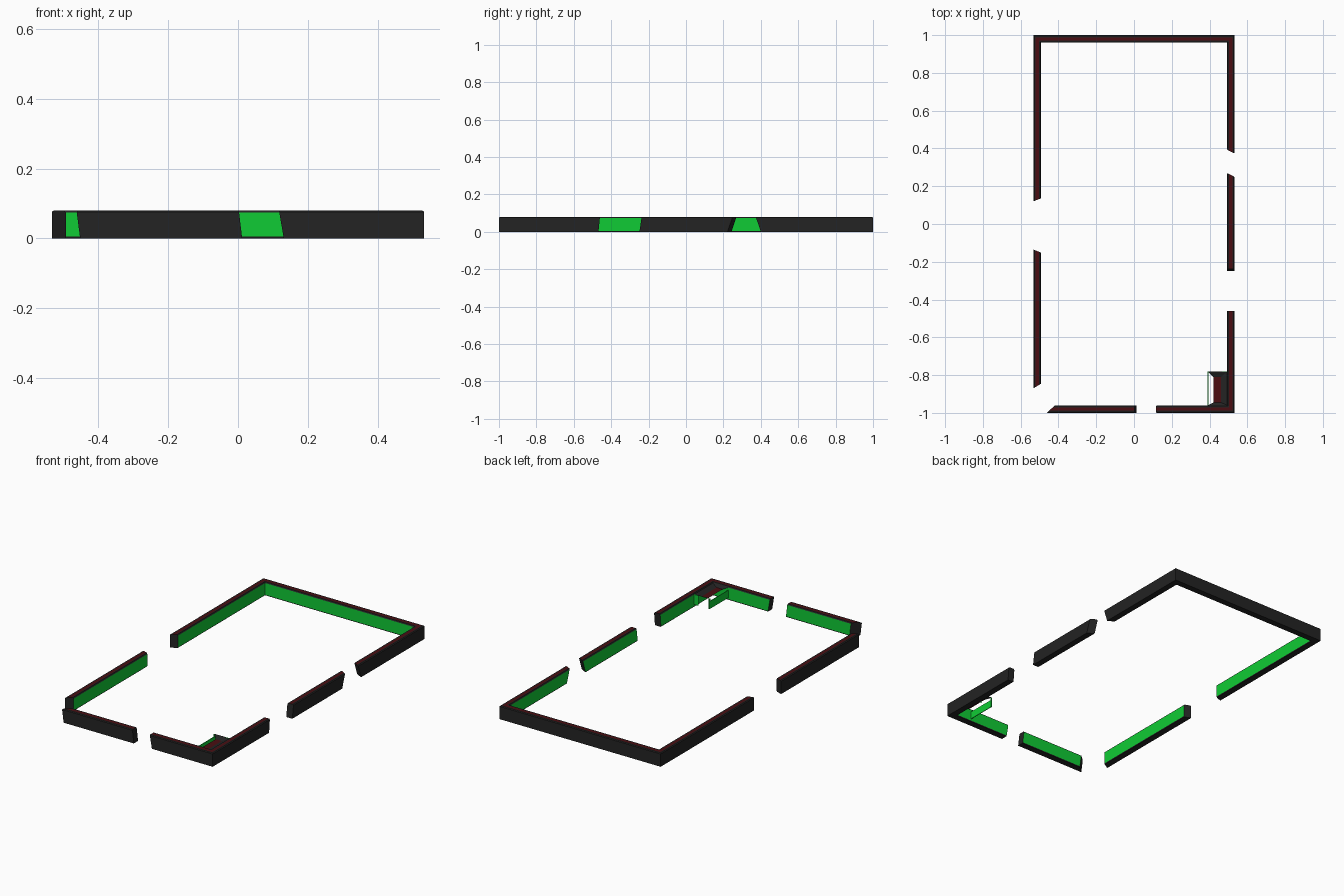
import bpy, bmesh
from mathutils import Vector

if "Cube" in bpy.data.objects:
    bpy.data.objects.remove(bpy.data.objects["Cube"])


def material(name, col):
    m = bpy.data.materials.new(name)
    m.diffuse_color = (*col, 1)
    m.use_nodes = True
    m.node_tree.nodes["Principled BSDF"].inputs["Base Color"].default_value = m.diffuse_color
    return m


MATS = [material("dark", (0.017, 0.017, 0.017)),
        material("green", (0.005, 0.6, 0.035)),
        material("dark_red", (0.07, 0.004, 0.006))]

# wall cross-section: (distance inward from outer face, height)
PROFILE = [(0, 0), (0, 0.076), (0.005, 0.08), (0.012, 0.08), (0.029, 0.08),
           (0.036, 0.08), (0.04, 0.074), (0.04, 0.005), (0.038, 0)]
SIDE_MATS = [0, 0, 0, 2, 0, 0, 1, 0, 0]


def finish(name, bm):
    bmesh.ops.recalc_face_normals(bm, faces=bm.faces)
    me = bpy.data.meshes.new(name)
    bm.to_mesh(me)
    bm.free()
    for m in MATS:
        me.materials.append(m)
    ob = bpy.data.objects.new(name, me)
    bpy.context.collection.objects.link(ob)
    return ob


def wall(name, path, start=(0, 0), end=(0, 0)):
    """Sweep profile counter-clockwise; ends are skewed by (depth, height)."""
    bm = bmesh.new()
    pts = [Vector((x, y, 0)) for x, y in path]
    dirs = [(b - a).normalized() for a, b in zip(pts, pts[1:])]
    left = lambda d: Vector((-d.y, d.x, 0))
    rings = []
    for i, p in enumerate(pts):
        ring = []
        for o, z in PROFILE:
            if i == 0:
                off = left(dirs[0]) * o + dirs[0] * (start[0] * o + start[1] * z)
            elif i == len(pts) - 1:
                off = left(dirs[-1]) * o + dirs[-1] * (end[0] * o + end[1] * z)
            else:
                off = (left(dirs[i - 1]) + left(dirs[i])) * o
            ring.append(bm.verts.new(p + off + Vector((0, 0, z))))
        rings.append(ring)
    n = len(PROFILE)
    for r, s in zip(rings, rings[1:]):
        for j in range(n):
            k = (j + 1) % n
            bm.faces.new((r[j], r[k], s[k], s[j])).material_index = SIDE_MATS[j]
    bm.faces.new(rings[0])
    bm.faces.new(rings[-1])
    return finish(name, bm)


# perimeter walls, with openings between them
X = 0.533
wall("front_left_wall", [(-0.452, -1), (0.012, -1)], (1.1, -0.13), (0, -0.12))
wall("front_right_corner_wall", [(0.131, -1), (X, -1), (X, -0.468)], (0, -0.17), (0, 0.1))
wall("right_middle_wall", [(X, -0.249), (X, 0.222)], (0, 0.15), (0.52, 0.34))
wall("back_wall", [(X, 0.4), (X, 1), (-X, 1), (-X, 0.12)], (0.5, -0.34), (-0.4, 0))
wall("left_front_wall", [(-X, -0.135), (-X, -0.87)], (0.4, 0), (-0.6, 0))


# corner shelf: sloped dark rim around a red panel, open toward the room
def quads(name, faces):
    bm = bmesh.new()
    for mat, pts in faces:
        bm.faces.new([bm.verts.new(p) for p in pts]).material_index = mat
    bmesh.ops.remove_doubles(bm, verts=bm.verts, dist=1e-5)
    return finish(name, bm)


x0, x1, y0, y1 = 0.39, 0.495, -0.96, -0.78      # outer rim
a0, a1, b0, b1 = 0.42, 0.46, -0.945, -0.81      # red panel
H, P = 0.075, 0.062
quads("corner_shelf", [
    (2, [(a0, b0, P), (a1, b0, P), (a1, b1, P), (a0, b1, P)]),
    (0, [(a1, b0, P), (x1, y0, H), (x1, y1, H), (a1, b1, P)]),
    (0, [(a0, b1, P), (a1, b1, P), (x1, y1, H), (x0, y1, H)]),
    (0, [(a0, b0, P), (a1, b0, P), (x1, y0, H), (x0, y0, H)])])


def box(name, lo, hi, mat):
    bm = bmesh.new()
    bmesh.ops.create_cube(bm, size=1)
    for v in bm.verts:
        v.co = [l + (c + 0.5) * (h - l) for c, l, h in zip(v.co, lo, hi)]
    for f in bm.faces:
        f.material_index = mat
    return finish(name, bm)


box("shelf_side_panel", (x0, y0, 0.015), (x0 + 0.004, y1, 0.06), 1)
box("shelf_post", (x0, y1 - 0.006, 0.015), (x0 + 0.006, y1, H), 1)
box("shelf_end_lip", (x1 - 0.03, y1 - 0.004, 0.015), (x1, y1, H), 1)
